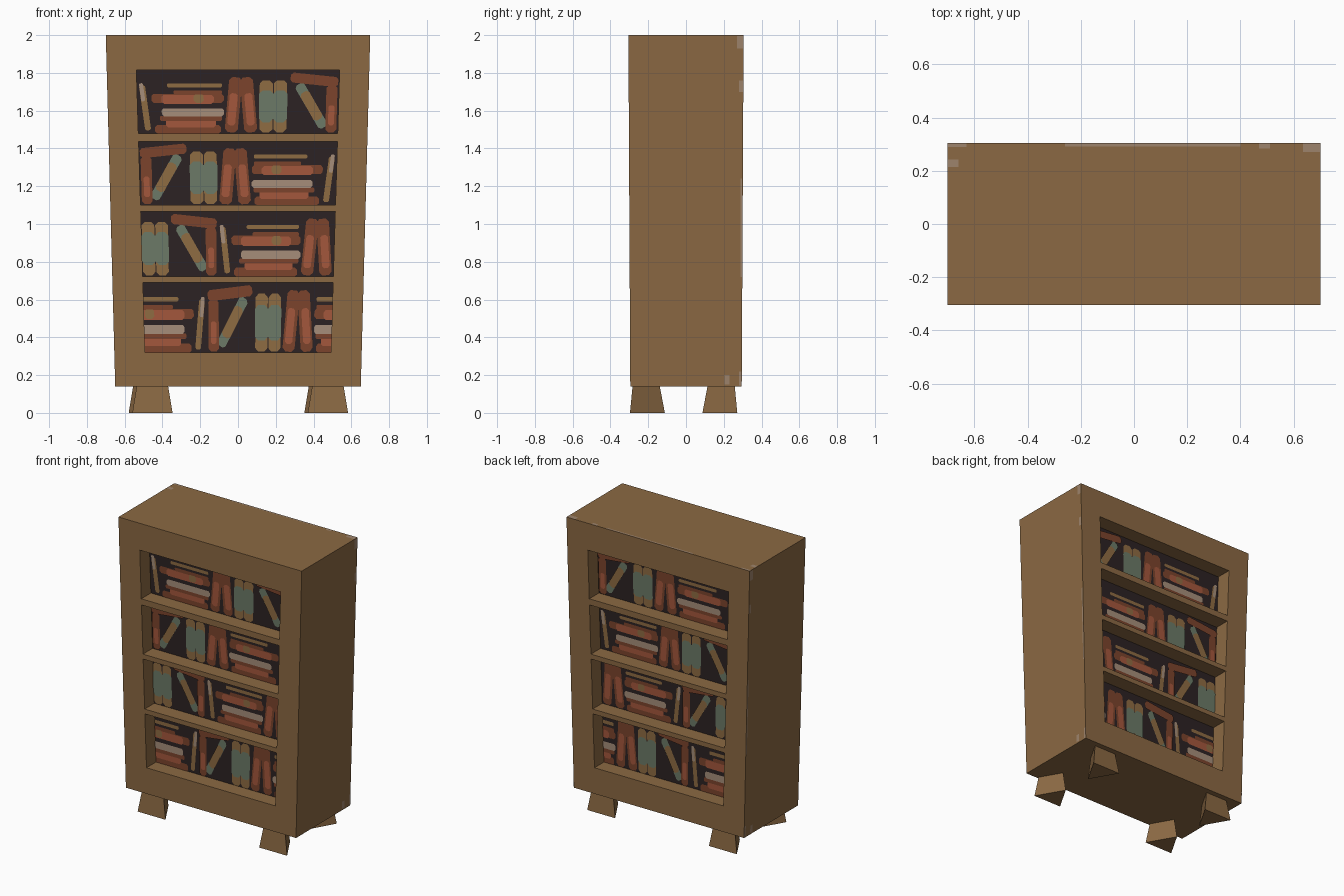
import bpy, bmesh, math

if "Cube" in bpy.data.objects:
    bpy.data.objects.remove(bpy.data.objects["Cube"])


def material(name, r, g, b):
    m = bpy.data.materials.new(name)
    lin = [((c / 255 + 0.055) / 1.055) ** 2.4 for c in (r, g, b)]
    m.diffuse_color = (*lin, 1)
    m.use_nodes = True
    m.node_tree.nodes["Principled BSDF"].inputs["Base Color"].default_value = m.diffuse_color
    return m


MATS = [material("wood", 139, 105, 67), material("dark recess", 44, 34, 35),
        material("rust", 124, 68, 44), material("terracotta", 164, 87, 60),
        material("tan", 143, 108, 66), material("sage", 108, 122, 103),
        material("beige", 166, 142, 122), material("worn edge", 158, 132, 108)]
WOOD, DARK, RUST, TERRA, TAN, SAGE, BEIGE, WORN = range(8)

RECESS = 0.105
LEVELS = [0.14, 0.32, 0.69, 0.723, 1.066, 1.10, 1.438, 1.48, 1.814, 2.0]


def lerp(z, z0, a, z1, b):
    return a + (b - a) * (z - z0) / (z1 - z0)


def half_width(z):
    return lerp(z, 0.14, 0.65, 2.0, 0.70)


def half_depth(z):
    return lerp(z, 0.14, 0.295, 2.0, 0.305)


def opening(z):
    return lerp(z, 0.318, 0.492, 1.814, 0.538)


def finish(bm, name):
    me = bpy.data.meshes.new(name)
    bm.to_mesh(me)
    bm.free()
    for m in MATS:
        me.materials.append(m)
    ob = bpy.data.objects.new(name, me)
    bpy.context.collection.objects.link(ob)
    return ob


def quad(bm, pts, mat=WOOD):
    f = bm.faces.new([bm.verts.new(p) for p in pts])
    f.material_index = mat
    f.normal_update()
    return f


# Tapered cabinet with four open recesses on the front and on the back
bm = bmesh.new()
for i, (a, b) in enumerate(zip(LEVELS, LEVELS[1:])):
    for s in (-1, 1):
        def ring(z0, z1, l, r, dep=0):
            return [(l(z0), s * (half_depth(z0) - dep), z0), (r(z0), s * (half_depth(z0) - dep), z0),
                    (r(z1), s * (half_depth(z1) - dep), z1), (l(z1), s * (half_depth(z1) - dep), z1)]
        nw, no = (lambda z: -half_width(z)), (lambda z: -opening(z))
        quad(bm, ring(a, b, nw, no))
        quad(bm, ring(a, b, opening, half_width))
        mid = ring(a, b, no, opening)
        if i % 2:
            back = ring(a, b, no, opening, RECESS)
            quad(bm, back, DARK)
            for k in range(4):
                n = (k + 1) % 4
                quad(bm, [mid[k], mid[n], back[n], back[k]])
        else:
            quad(bm, mid)
        quad(bm, [(s * half_width(z), t * half_depth(z), z)
                  for z, t in ((a, -1), (a, 1), (b, 1), (b, -1))])
for z in (0.14, 2.0):
    w, d = half_width(z), half_depth(z)
    xs = [-w, -opening(z), opening(z), w]
    for l, r in zip(xs, xs[1:]):
        quad(bm, [(l, -d, z), (r, -d, z), (r, d, z), (l, d, z)])
bmesh.ops.remove_doubles(bm, verts=bm.verts, dist=1e-5)
bmesh.ops.recalc_face_normals(bm, faces=bm.faces)
finish(bm, "cabinet")

# Painted books as strokes on a 200 x 63 strip: colour, start, end, width
STROKES = [
    (TAN, 5, 48, 10, 3, 6), (BEIGE, 4, 50, 6, 32, 4),
    (RUST, 17, 4, 83, 4, 9), (TERRA, 28, 10, 78, 10, 8), (RUST, 22, 15, 84, 15, 5),
    (RUST, 14, 35, 86, 35, 9), (TERRA, 24, 34, 76, 34, 9), (TAN, 56, 35, 66, 35, 9),
    (RUST, 36, 41, 84, 41, 4), (TAN, 30, 48, 84, 48, 4), (BEIGE, 24, 21, 86, 21, 8),
    (RUST, 93, 1, 98, 56, 13), (TERRA, 93, 8, 96, 40, 8),
    (RUST, 113, 1, 108, 56, 13), (TERRA, 113, 8, 110, 40, 8),
    (TAN, 128, 1, 128, 53, 13), (TAN, 142, 1, 142, 53, 13),
    (SAGE, 128, 11, 128, 43, 14), (SAGE, 142, 11, 142, 43, 14),
    (SAGE, 160, 49, 186, 6, 10), (TAN, 165, 41, 181, 14, 10),
    (RUST, 193, 1, 193, 48, 11), (TERRA, 193, 8, 193, 28, 6),
    (RUST, 152, 56, 199, 51, 10),
]


def stroke_outline(x0, y0, x1, y1, w):
    length = math.hypot(x1 - x0, y1 - y0)
    dx, dy, h = (x1 - x0) / length, (y1 - y0) / length, w / 2
    local = [(0, -h / 2), (h / 2, -h), (length - h / 2, -h), (length, -h / 2),
             (length, h / 2), (length - h / 2, h), (h / 2, h), (0, h / 2)]
    return [(x0 + u * dx - v * dy, y0 + u * dy + v * dx) for u, v in local]


# Each shelf repeats the strip, shifted sideways and sometimes mirrored
ROWS = [(1.48, 1.814, 0, False), (1.10, 1.438, 0, True),
        (0.723, 1.066, -121, False), (0.318, 0.69, 67, True)]
for s, side in ((-1, "front"), (1, "back")):
    for r, (z0, z1, shift, mirror) in enumerate(ROWS):
        bm = bmesh.new()
        for n, (col, *geo) in enumerate(STROKES):
            for wrap in (-200, 0, 200):
                pts = [((200 - x if mirror else x) + shift + wrap, y)
                       for x, y in stroke_outline(*geo)]
                if max(p[0] for p in pts) <= 1 or min(p[0] for p in pts) >= 199:
                    continue
                out = []
                for x, y in pts:
                    x, y = min(max(x, 0), 200), min(max(y, 0), 62)
                    z = z0 + (z1 - z0) * y / 63
                    out.append(((x / 100 - 1) * opening(z),
                                s * (half_depth(z) - RECESS + 0.001 + n * 0.0003), z))
                f = quad(bm, out, col)
                if f.normal.y * s < 0:
                    f.normal_flip()
        bmesh.ops.dissolve_degenerate(bm, dist=1e-5, edges=bm.edges)
        finish(bm, f"{side}_books_{r + 1}")

# Three-sided legs, flat side outwards and flaring towards the floor
for name, x, y, s in (("front_left_leg", -0.453, -0.235, -1), ("front_right_leg", 0.476, -0.235, -1),
                      ("back_left_leg", -0.472, 0.21, 1), ("back_right_leg", 0.458, 0.21, 1)):
    bm = bmesh.new()
    rings = []
    for z, side_len in ((0, 0.213), (0.145, 0.165)):
        rad = side_len / math.sqrt(3)
        rings.append([(x + rad * math.cos(t), y + rad * math.sin(t), z)
                      for t in (-s * math.pi / 2 + k * math.tau / 3 for k in range(3))])
    low, high = rings
    quad(bm, low)
    quad(bm, high)
    for k in range(3):
        n = (k + 1) % 3
        quad(bm, [low[k], low[n], high[n], high[k]])
    bmesh.ops.remove_doubles(bm, verts=bm.verts, dist=1e-5)
    bmesh.ops.recalc_face_normals(bm, faces=bm.faces)
    finish(bm, name)

# Worn paint patches along the edges of the top and the sides
bm = bmesh.new()
for x0, x1, y0, y1 in ((-0.26, 0.4, 0.292, 0.304), (-0.699, -0.66, 0.215, 0.243),
                       (0.635, 0.699, 0.27, 0.304), (-0.699, -0.63, 0.29, 0.304),
                       (0.47, 0.51, 0.283, 0.304)):
    quad(bm, [(x0, y0, 2.001), (x1, y0, 2.001), (x1, y1, 2.001), (x0, y1, 2.001)], WORN)
for y0, y1, z0, z1 in ((0.288, 0.297, 0.72, 1.24), (0.28, 0.301, 1.7, 1.76),
                       (0.27, 0.303, 1.93, 1.995), (0.205, 0.23, 0.15, 0.2),
                       (0.28, 0.295, 0.145, 0.22)):
    for s in (-1, 1):
        f = quad(bm, [(s * (half_width(z) + 0.001), y, z)
                      for y, z in ((y0, z0), (y1, z0), (y1, z1), (y0, z1))], WORN)
        if f.normal.x * s < 0:
            f.normal_flip()
finish(bm, "worn_patches")
